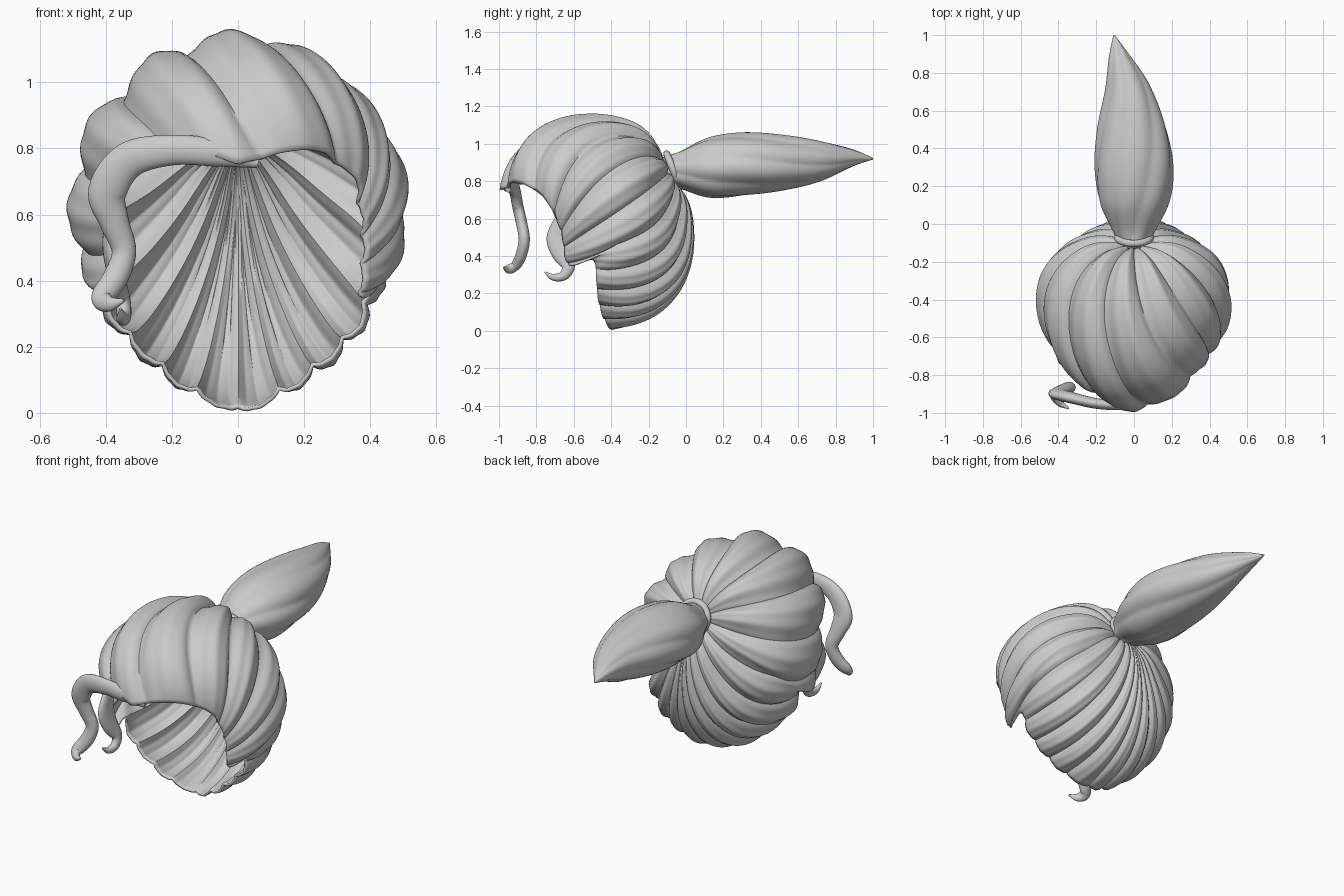
import bpy, bmesh, random
from math import sin, cos, pi, atan2, exp, radians
from mathutils import Vector

cube = bpy.data.objects.get("Cube")
if cube:
    bpy.data.objects.remove(cube)

random.seed(4)
grey = bpy.data.materials.new("hair_grey")
grey.use_nodes = True
grey.diffuse_color = (0.6, 0.6, 0.6, 1)
grey.node_tree.nodes["Principled BSDF"].inputs["Base Color"].default_value = (0.6, 0.6, 0.6, 1)


def smooth_path(keys, steps):
    """Catmull-Rom through tuples of any length."""
    keys = [Vector(k) for k in keys]
    out = []
    for i in range(len(keys) - 1):
        a, b, c, d = keys[max(i - 1, 0)], keys[i], keys[i + 1], keys[min(i + 2, len(keys) - 1)]
        for s in range(steps):
            u = s / steps
            out.append(b + (c - a) * (u / 2) + (a * 2 - b * 5 + c * 4 - d) * (u * u / 2)
                       + (b * 3 - a - c * 3 + d) * (u ** 3 / 2))
    return out + [keys[-1]]


def grid_object(name, rings, caps=False, thickness=0):
    """Skin a list of closed rings of points."""
    bm = bmesh.new()
    rows = [[bm.verts.new(p) for p in ring] for ring in rings]
    n = len(rows[0])
    for lower, upper in zip(rows, rows[1:]):
        for j in range(n):
            k = (j + 1) % n
            bm.faces.new((lower[j], lower[k], upper[k], upper[j]))
    if caps:
        bm.faces.new(rows[0][::-1])
        bm.faces.new(rows[-1])
    bmesh.ops.recalc_face_normals(bm, faces=bm.faces)
    mesh = bpy.data.meshes.new(name)
    bm.to_mesh(mesh)
    bm.free()
    mesh.materials.append(grey)
    obj = bpy.data.objects.new(name, mesh)
    bpy.context.collection.objects.link(obj)
    bpy.ops.object.select_all(action='DESELECT')
    obj.select_set(True)
    bpy.context.view_layer.objects.active = obj
    bpy.ops.object.shade_smooth_by_angle(angle=radians(60))
    if thickness:
        shell = obj.modifiers.new("shell", 'SOLIDIFY')
        shell.thickness = thickness
        shell.offset = -1
    return obj


def sweep(name, keys, ref, lobes=0, depth=0, twist=0, sides=20):
    """Tapered strand; each key is x, y, z, half width, half depth."""
    path = smooth_path(keys, 8)
    rings = []
    for i, p in enumerate(path):
        tangent = (path[min(i + 1, len(path) - 1)].xyz - path[max(i - 1, 0)].xyz).normalized()
        side = tangent.cross(ref).normalized()
        up = side.cross(tangent)
        ring = []
        for j in range(sides):
            a = 2 * pi * j / sides
            groove = 1
            if lobes:
                groove += depth * (abs(sin(lobes / 2 * (a + twist * i / len(path)))) - 0.7)
            ring.append(p.xyz + (side * cos(a) * p[3] + up * sin(a) * p[4]) * groove)
        rings.append(ring)
    return grid_object(name, rings, caps=True)


# Scalp hair: strands radiate from the tie to a shaped rim
centre = Vector((0, -0.47, 0.6))
axis = Vector((0, 0.82, 0.57)).normalized()
front = Vector((0, -axis.z, axis.y))
side_x = Vector((1, 0, 0))
radii = Vector((0.5, 0.52, 0.535))
# direction, size and sharpness of each bulge or hollow, same on both sides
bulges = [(Vector((0, -0.85, 0.5)).normalized(), 0.055, 4),
          (Vector((0, 0.5, -0.86)).normalized(), 0.06, 4),
          (Vector((0.9, 0.4, 0.15)).normalized(), 0.025, 8),
          (Vector((0.4, 0.9, 0.1)).normalized(), -0.04, 10)]

rim_keys = [(0, -0.99, 0.75), (0.14, -0.95, 0.79), (0.27, -0.86, 0.78), (0.36, -0.75, 0.7),
            (0.385, -0.67, 0.53), (0.38, -0.63, 0.35), (0.4, -0.5, 0.38), (0.375, -0.48, 0.27),
            (0.28, -0.47, 0.17), (0.15, -0.44, 0.065), (0, -0.39, -0.005)]
rim = []
for p in smooth_path(rim_keys, 10):
    q = p - centre
    along, ahead = q.dot(axis), q.dot(front)
    across = (q - axis * along).length
    rim.append((atan2(q.x, ahead), atan2(across, along), q.length))
rim.sort()


def rim_at(phi):
    f = abs((phi + pi) % (2 * pi) - pi)
    for a, b in zip(rim, rim[1:]):
        if f <= b[0]:
            u = max(0, (f - a[0]) / max(b[0] - a[0], 1e-6))
            return a[1] + (b[1] - a[1]) * u, a[2] + (b[2] - a[2]) * u
    return rim[-1][1:]


STRANDS = 18
swell = [random.uniform(-0.008, 0.012) for _ in range(STRANDS)]


def crown_weight(f):
    return ((1 + cos(f)) / 2) ** 2


def strand_angle(f, t):
    """Crown strands swirl sideways; back strands fall, then fan out."""
    fan = 0.85 * (1 - t ** 1.8) * sin(f) * (1 - cos(f)) / 2
    return f + 0.75 * t * t * crown_weight(f) + fan


def scalp_point(s, t):
    """s counts strands round the tie, t runs from tie to rim."""
    even = 2 * pi * s / STRANDS
    f = even
    for _ in range(15):
        f = even + 0.3 * sin(f)
    top = crown_weight(f)
    phi = strand_angle(f, t)

    theta_end, r_end = rim_at(phi)
    theta = 0.12 + (theta_end - 0.12) * t
    d = axis * cos(theta) + (front * cos(phi) + side_x * sin(phi)) * sin(theta)
    r = 1 / Vector((d.x / radii.x, d.y / radii.y, d.z / radii.z)).length
    for way, size, power in bulges:
        r += size * max(0, Vector((abs(d.x), d.y, d.z)).dot(way)) ** power
    r -= 0.075 * exp(-(theta / 0.32) ** 2)
    r += (r_end - r) * t ** 6

    # rounded lobe per strand, shallower where strands crowd together
    step = 2 * pi / STRANDS / (1 - 0.3 * cos(f))
    width = (strand_angle(f + 0.01, t) - strand_angle(f - 0.01, t)) / 0.02 * step * sin(theta) * r
    height = min(0.045, 0.3 * width) * (1 - 0.5 * t ** 8)
    u = s % 1
    lobe = sin(pi * u ** (1 + 0.4 * top)) ** 0.8
    r += height * (lobe - 0.7) + swell[int(s) % STRANDS] * lobe * min(1, 20 * height)
    r += 0.06 * height * sin(6 * pi * u + 5 * t)
    return centre + d * r


PER_STRAND = 20
grid_object("scalp_hair",
            [[scalp_point(j / PER_STRAND, i / 50) for j in range(STRANDS * PER_STRAND)]
             for i in range(51)], thickness=0.012)

# Ponytail
sweep("ponytail", [(0, -0.1, 0.86, 0.08, 0.08), (0, -0.03, 0.86, 0.115, 0.1),
                   (0, 0.12, 0.87, 0.185, 0.158), (0, 0.3, 0.89, 0.207, 0.168),
                   (-0.012, 0.5, 0.9, 0.183, 0.15), (-0.035, 0.7, 0.91, 0.126, 0.112),
                   (-0.08, 0.88, 0.925, 0.058, 0.05), (-0.105, 1.0, 0.92, 0.004, 0.004)],
      Vector((0, 0, 1)), lobes=7, depth=0.07, twist=1.6, sides=84)

# Hair tie
bpy.ops.mesh.primitive_torus_add(location=(0, -0.07, 0.865), rotation=(radians(-68), 0, 0),
                                 major_radius=0.088, minor_radius=0.019,
                                 major_segments=40, minor_segments=12)
tie = bpy.context.object
tie.name = "hair_tie"
tie.data.materials.append(grey)
bpy.ops.object.shade_smooth()

# Loose lock sweeping from the fringe
sweep("fringe_lock", [(0.06, -0.95, 0.755, 0.015, 0.015), (-0.06, -0.96, 0.785, 0.04, 0.025),
                      (-0.2, -0.95, 0.795, 0.046, 0.028), (-0.33, -0.92, 0.765, 0.055, 0.03),
                      (-0.395, -0.9, 0.67, 0.058, 0.03), (-0.375, -0.88, 0.58, 0.045, 0.03),
                      (-0.345, -0.865, 0.49, 0.037, 0.03), (-0.37, -0.88, 0.41, 0.038, 0.03),
                      (-0.41, -0.91, 0.35, 0.034, 0.026), (-0.39, -0.95, 0.33, 0.024, 0.018),
                      (-0.345, -0.975, 0.34, 0.005, 0.005)],
      Vector((0, 1, 0)))

# Curl in front of the right ear
sweep("ear_curl", [(-0.385, -0.66, 0.6, 0.04, 0.02), (-0.385, -0.68, 0.5, 0.065, 0.025),
                   (-0.37, -0.665, 0.42, 0.055, 0.025), (-0.35, -0.63, 0.345, 0.036, 0.024),
                   (-0.345, -0.655, 0.295, 0.026, 0.022), (-0.35, -0.71, 0.287, 0.018, 0.018),
                   (-0.355, -0.755, 0.315, 0.004, 0.004)],
      Vector((1, 0, 0)))
